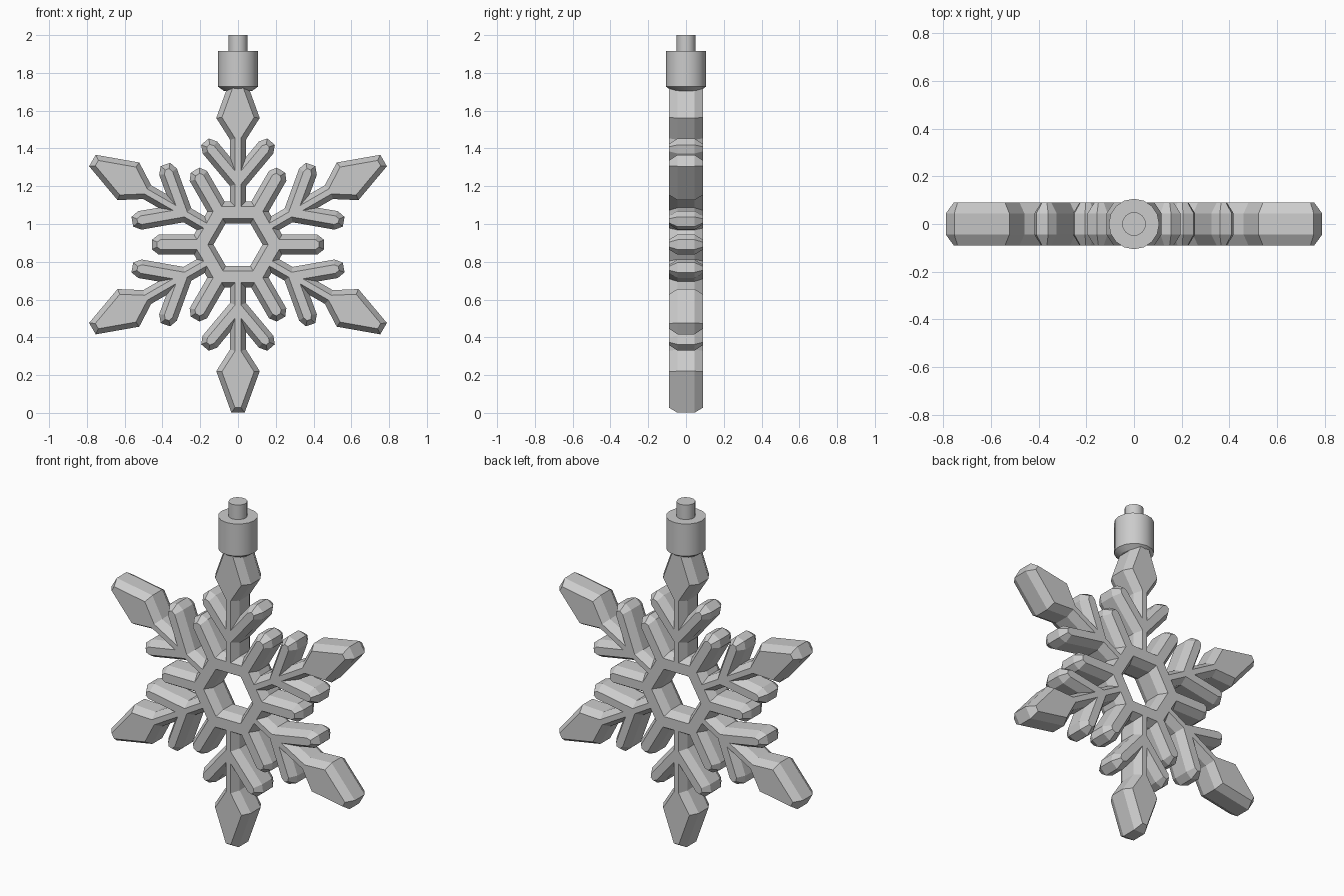
import bpy, bmesh, math
from mathutils import Vector, Matrix

cube = bpy.data.objects.get("Cube")
if cube:
    bpy.data.objects.remove(cube)

CENTRE_Z = 0.891
HALF_DEPTH, RIM_DEPTH, BEVEL = 0.09, 0.045, 0.027

grey = bpy.data.materials.new("light_grey")
grey.use_nodes = True
grey.diffuse_color = (0.6, 0.6, 0.6, 1)
grey.node_tree.nodes["Principled BSDF"].inputs["Base Color"].default_value = (0.6, 0.6, 0.6, 1)


def finish(bm, name):
    bmesh.ops.recalc_face_normals(bm, faces=bm.faces)
    mesh = bpy.data.meshes.new(name)
    bm.to_mesh(mesh)
    bm.free()
    obj = bpy.data.objects.new(name, mesh)
    mesh.materials.append(grey)
    bpy.context.collection.objects.link(obj)
    return obj


def inset(points, distance):
    """Mitred inward offset of a clockwise outline."""
    result = []
    for i, p in enumerate(points):
        a = (p - points[i - 1]).normalized()
        b = (points[(i + 1) % len(points)] - p).normalized()
        na, nb = Vector((a.y, -a.x)), Vector((b.y, -b.x))
        result.append(p + (na + nb) * distance / (1 + na.dot(nb)))
    return result


def add_walls(bm, loops):
    """Join outlines given as (points, y) from front to back; return the end edges."""
    rings = [[bm.verts.new((p.x, y, p.y + CENTRE_Z)) for p in pts] for pts, y in loops]
    for r, s in zip(rings, rings[1:]):
        for i in range(len(r)):
            bm.faces.new((r[i - 1], r[i], s[i], s[i - 1]))
    return [[bm.edges.get((r[i - 1], r[i])) for i in range(len(r))]
            for r in (rings[0], rings[-1])]


# Half of one arm: pointed tip, stem, side branch, hub edge, short spoke
half = [Vector(p) for p in (
    (0.035, 0.89), (0.115, 0.67), (0.042, 0.555), (0.042, 0.463),
    (0.111, 0.546), (0.155, 0.562), (0.195, 0.528), (0.187, 0.482),
    (0.042, 0.309), (0.042, 0.228))]
along = Vector((math.sin(math.pi / 6), math.cos(math.pi / 6)))
across = Vector((-along.y, along.x))
for t, w in ((0.233, 0.053), (0.42, 0.053), (0.455, 0.026)):
    half.append(along * t + across * w)

# Mirror into a sector, then repeat six times round the centre
sector = [Vector((-p.x, p.y)) for p in reversed(half)] + half
outline = [Matrix.Rotation(-math.pi / 3 * k, 2) @ p for k in range(6) for p in sector]


def hexagon(radius):
    return [Vector((radius * math.cos(k * math.pi / 3), radius * math.sin(k * math.pi / 3)))
            for k in range(6)]


# Snowflake body with chamfered rims and a hexagonal hole
bm = bmesh.new()
face_outline = inset(outline, BEVEL)
depths = (-HALF_DEPTH, -RIM_DEPTH, RIM_DEPTH, HALF_DEPTH)
outer = add_walls(bm, list(zip((face_outline, outline, outline, face_outline), depths)))
hole = add_walls(bm, list(zip([hexagon(r) for r in (0.16, 0.13, 0.13, 0.16)], depths)))
for side, normal in ((0, (0, -1, 0)), (1, (0, 1, 0))):
    bmesh.ops.triangle_fill(bm, edges=outer[side] + hole[side], normal=normal, use_beauty=True)
flat = [f for f in bm.faces if all(abs(abs(v.co.y) - HALF_DEPTH) < 1e-5 for v in f.verts)]
bmesh.ops.dissolve_limit(bm, angle_limit=0.01, verts=[],
                         edges=list({e for f in flat for e in f.edges if len(e.link_faces) == 2
                                     and all(g in flat for g in e.link_faces)}))
finish(bm, "snowflake")

# Hanging cap and its stud, turned round the vertical axis
bm = bmesh.new()
profile = [(0, 1.70), (0.075, 1.705), (0.106, 1.727), (0.106, 1.915),
           (0.05, 1.915), (0.05, 2.0), (0, 2.0)]
verts = [bm.verts.new((r, 0, z)) for r, z in profile]
edges = [bm.edges.new(pair) for pair in zip(verts, verts[1:])]
bmesh.ops.spin(bm, geom=verts + edges, axis=(0, 0, 1), cent=(0, 0, 0),
               angle=math.tau, steps=16, use_merge=True)
bmesh.ops.remove_doubles(bm, verts=bm.verts, dist=1e-4)
cap = finish(bm, "hanging_cap")
bpy.ops.object.select_all(action='DESELECT')
cap.select_set(True)
bpy.context.view_layer.objects.active = cap
bpy.ops.object.shade_smooth_by_angle(angle=math.radians(30))
